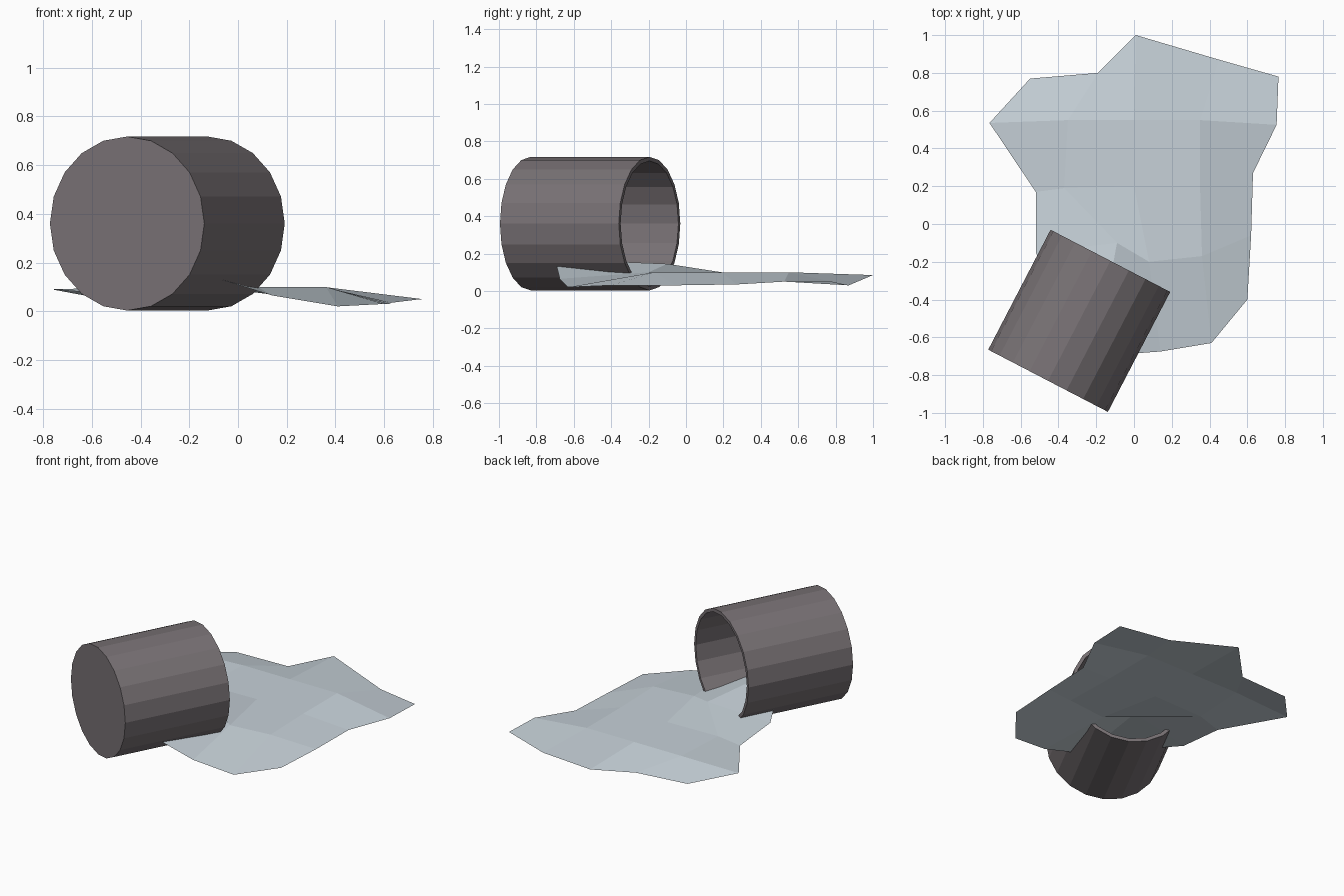
import bpy, bmesh, math
from mathutils import Vector

if "Cube" in bpy.data.objects:
    bpy.data.objects.remove(bpy.data.objects["Cube"])


def material(name, rgb):
    m = bpy.data.materials.new(name)
    m.diffuse_color = (*rgb, 1)
    m.use_nodes = True
    m.node_tree.nodes["Principled BSDF"].inputs["Base Color"].default_value = m.diffuse_color
    return m


def make_object(name, bm, mat):
    me = bpy.data.meshes.new(name)
    bm.to_mesh(me)
    bm.free()
    me.materials.append(mat)
    ob = bpy.data.objects.new(name, me)
    bpy.context.collection.objects.link(ob)
    return ob


grey = material("dark warm grey", (0.19, 0.168, 0.178))
water = material("pale blue water", (0.57, 0.64, 0.69))

# Barrel: 20-sided open tub lying on its side, lathed along its axis
SIDES = 20
base = Vector((-0.455, -0.83, 0.36))
mouth = Vector((-0.125, -0.195, 0.36))
axis = (mouth - base).normalized()
side = axis.cross(Vector((0, 0, 1)))
length = (mouth - base).length
profile = [(0.357, 0), (0.357, length), (0.335, length), (0.335, 0.025)]  # radius, distance

bm = bmesh.new()
rings = []
for r, d in profile:
    ring = []
    for i in range(SIDES):
        a = 2 * math.pi * i / SIDES
        p = base + axis * d + side * (r * math.cos(a)) + Vector((0, 0, r * math.sin(a)))
        ring.append(bm.verts.new(p))
    rings.append(ring)
for lower, upper in zip(rings, rings[1:]):
    for i in range(SIDES):
        j = (i + 1) % SIDES
        bm.faces.new((lower[i], lower[j], upper[j], upper[i]))
bm.faces.new(rings[0])
bm.faces.new(rings[-1])
bmesh.ops.recalc_face_normals(bm, faces=bm.faces)
make_object("barrel", bm, grey)

# Spilled water: coarse 5 x 5 rippled sheet running out of the barrel
rows = [
    [(-.55, .77, .05), (-.19, .80, .04), (.01, 1.0, .085), (.45, .87, .03), (.765, .78, .05)],
    [(-.765, .535, .09), (-.35, .55, .10), (0, .55, .10), (.35, .55, .10), (.755, .525, .05)],
    [(-.52, .17, .07), (-.37, .19, .10), (0, .20, .10), (.35, .19, .10), (.63, .27, .035)],
    [(-.52, -.15, .10), (-.09, -.10, .145), (.08, -.20, .10), (.36, -.17, .10), (.62, -.06, .03)],
    [(-.40, -.40, .18), (-.20, -.70, .17), (.14, -.675, .065), (.41, -.63, .02), (.60, -.40, .03)],
]
bm = bmesh.new()
grid = [[bm.verts.new(p) for p in row] for row in rows]
for r in range(4):
    for c in range(4):
        bm.faces.new((grid[r][c], grid[r + 1][c], grid[r + 1][c + 1], grid[r][c + 1]))
make_object("spilled_water", bm, water)
